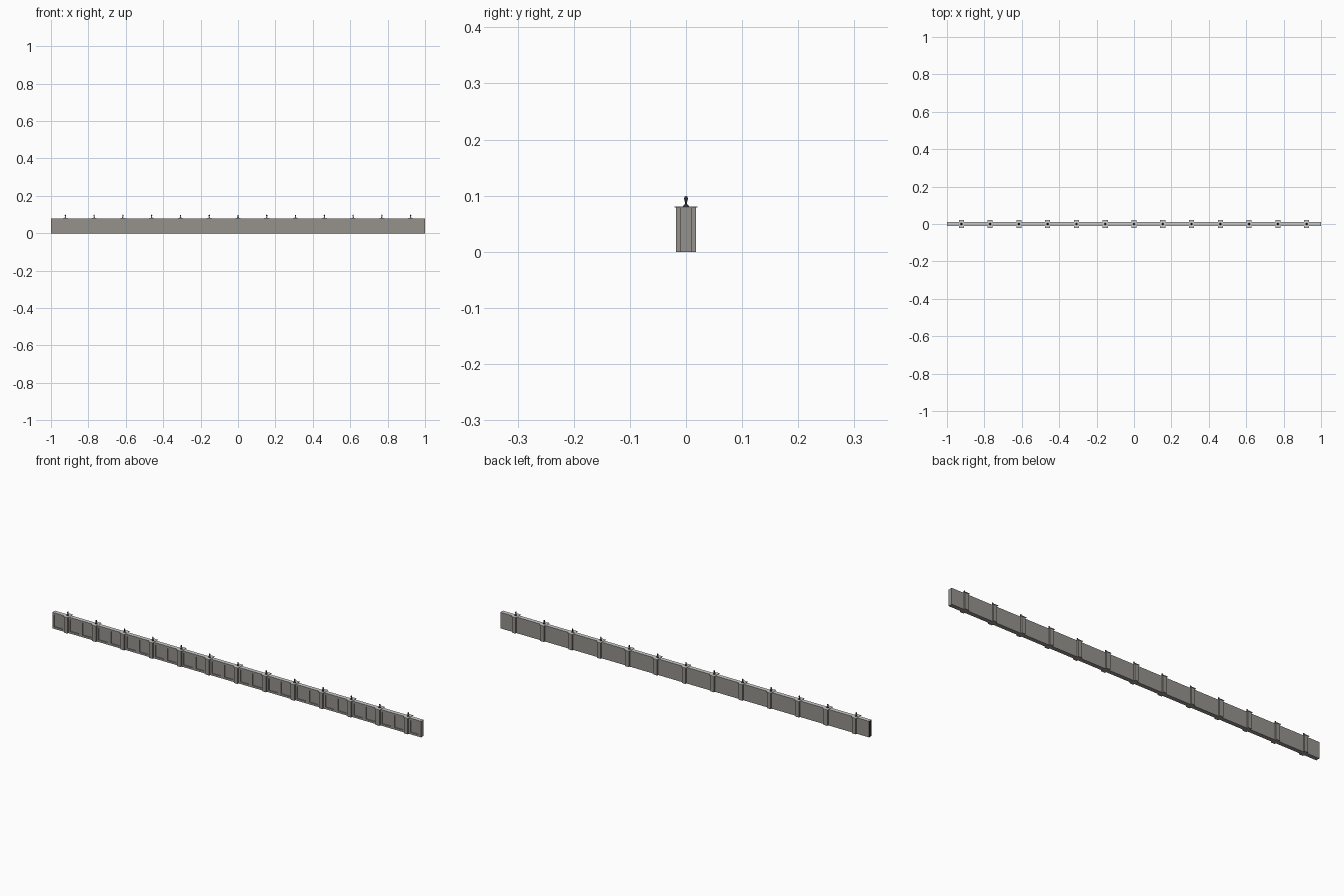
import bpy, bmesh, math
from mathutils import Vector

if "Cube" in bpy.data.objects:
    bpy.data.objects.remove(bpy.data.objects["Cube"])

COUNT = 13
TILE = 2.0 / COUNT
HALF_POST = 0.010
WALL_H = 0.079
CENTRES = [-1 + TILE * (i + 0.5) for i in range(COUNT)]


def material(name, r, g, b):
    m = bpy.data.materials.new(name)
    m.diffuse_color = (r, g, b, 1)
    m.use_nodes = True
    m.node_tree.nodes["Principled BSDF"].inputs["Base Color"].default_value = m.diffuse_color
    return m


stone = material("warm grey concrete", 0.305, 0.29, 0.268)
pale = material("pale grey coping", 0.60, 0.60, 0.59)
dark = material("dark iron", 0.03, 0.03, 0.03)


def finish(bm, name, *mats):
    bmesh.ops.recalc_face_normals(bm, faces=bm.faces)
    me = bpy.data.meshes.new(name)
    bm.to_mesh(me)
    bm.free()
    for m in mats:
        me.materials.append(m)
    ob = bpy.data.objects.new(name, me)
    bpy.context.collection.objects.link(ob)
    return ob


def add_box(bm, x0, x1, y0, y1, z0, z1):
    for v in bmesh.ops.create_cube(bm, size=1)["verts"]:
        v.co = Vector((x0 if v.co.x < 0 else x1,
                       y0 if v.co.y < 0 else y1,
                       z0 if v.co.z < 0 else z1))


# wall: long slab, plain at the back, recessed panels on the front
bm = bmesh.new()
xs = [-1.0]
for c in CENTRES:
    xs += [c - HALF_POST, c + HALF_POST, c + TILE / 2]
low = [bm.verts.new((x, -0.010, 0)) for x in xs]
high = [bm.verts.new((x, -0.010, WALL_H)) for x in xs]
front = [bm.faces.new((low[i], low[i + 1], high[i + 1], high[i]))
         for i in range(len(xs) - 1)]
ext = bmesh.ops.extrude_face_region(bm, geom=front, use_keep_orig=True)
for g in ext["geom"]:
    if isinstance(g, bmesh.types.BMVert):
        g.co.y = 0.010
bmesh.ops.recalc_face_normals(bm, faces=bm.faces)
panels = [f for f in bm.faces
          if f.normal.y < -0.9
          and max(v.co.x for v in f.verts) - min(v.co.x for v in f.verts) > 0.03]
bmesh.ops.inset_individual(bm, faces=panels, thickness=0.014)
# straight-sided recess
res = bmesh.ops.extrude_discrete_faces(bm, faces=panels)
for f in res["faces"]:
    for v in f.verts:
        v.co.y += 0.004
bmesh.ops.remove_doubles(bm, verts=bm.verts, dist=1e-6)
# pale top surface and dark left end
for f in bm.faces:
    if all(v.co.z > WALL_H - 1e-4 for v in f.verts):
        f.material_index = 1
    elif all(v.co.x < -0.9999 for v in f.verts):
        f.material_index = 2
finish(bm, "panelled_wall", stone, pale, dark)

# finial profile: flared foot, thin neck, slender bulb
PROFILE = [(0.0055, 0.0803), (0.0045, 0.083), (0.0016, 0.085), (0.0014, 0.088),
           (0.0028, 0.091), (0.0034, 0.0945), (0.0024, 0.098), (0, 0.0995)]

for i, c in enumerate(CENTRES):
    # post, standing proud on both sides
    bm = bmesh.new()
    add_box(bm, c - HALF_POST, c + HALF_POST, -0.0175, 0.0175, 0, 0.079)
    finish(bm, f"post_{i + 1}", stone)

    # thin overhanging cap slab
    bm = bmesh.new()
    add_box(bm, c - 0.0135, c + 0.0135, -0.0205, 0.0205, 0.0785, 0.0803)
    finish(bm, f"post_cap_{i + 1}", pale)

    # turned finial
    bm = bmesh.new()
    pts = [bm.verts.new((c + r, 0, z)) for r, z in PROFILE]
    edges = [bm.edges.new((a, b)) for a, b in zip(pts, pts[1:])]
    bmesh.ops.spin(bm, geom=pts + edges, cent=(c, 0, 0), axis=(0, 0, 1),
                   angle=math.tau, steps=12)
    bmesh.ops.remove_doubles(bm, verts=bm.verts, dist=1e-5)
    ob = finish(bm, f"finial_{i + 1}", dark)
    for p in ob.data.polygons:
        p.use_smooth = True
